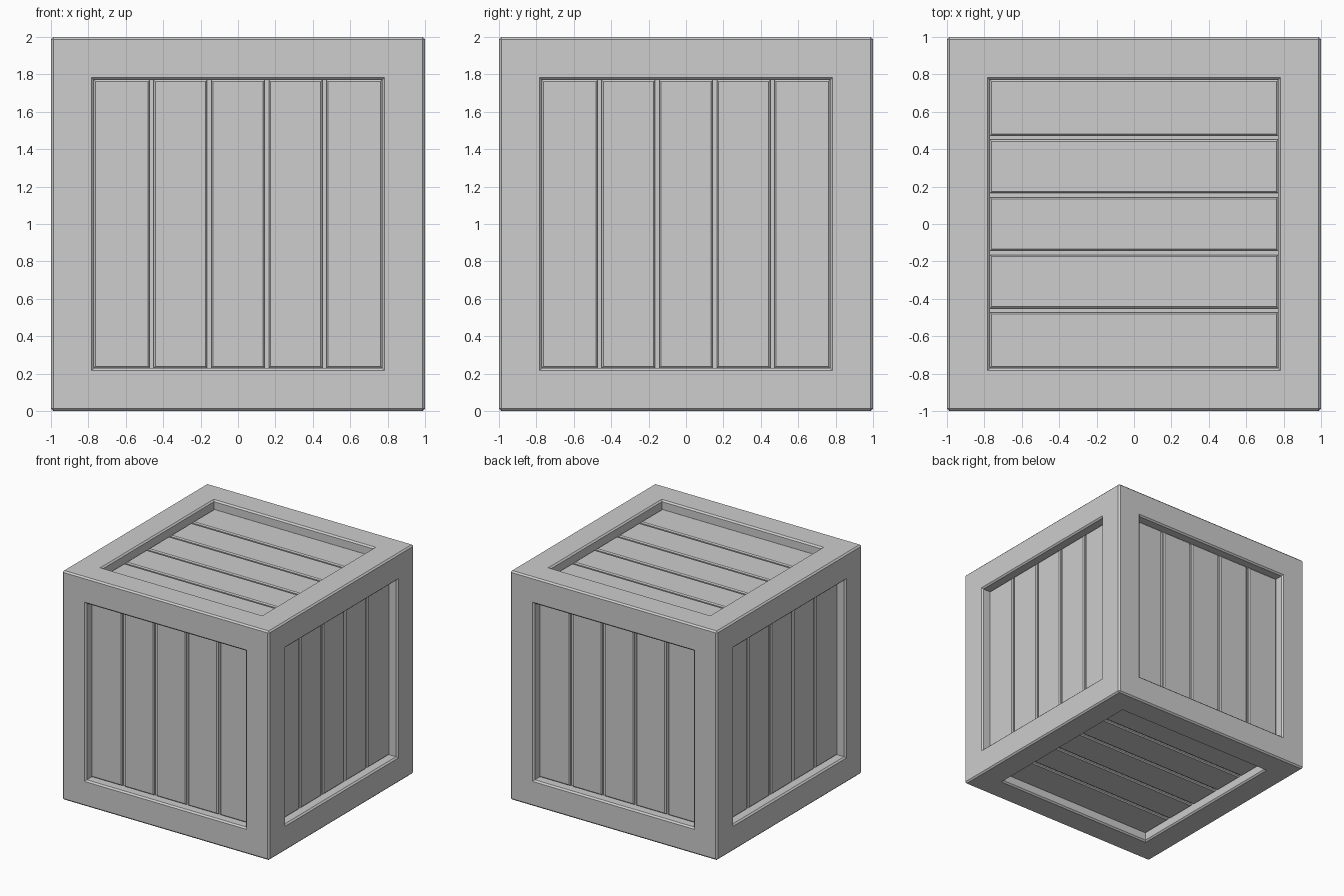
import bpy
import bmesh
from math import pi
from mathutils import Matrix, Vector

if "Cube" in bpy.data.objects:
    bpy.data.objects.remove(bpy.data.objects["Cube"], do_unlink=True)

HALF = 1.0            # half the crate's side
OPENING = 0.77        # half the width of each recessed panel
FLOOR = 0.095         # depth of the groove bottoms
PLANK_TOP = 0.075     # depth of the plank faces
PLANKS = 5
GAP = 0.022
CENTRE = Matrix.Translation((0, 0, HALF))

grey = bpy.data.materials.new("plain grey")
grey.use_nodes = True
colour = (0.61, 0.61, 0.61, 1)
grey.diffuse_color = colour
grey.node_tree.nodes["Principled BSDF"].inputs["Base Color"].default_value = colour


def finish(bm, name):
    mesh = bpy.data.meshes.new(name)
    bm.to_mesh(mesh)
    bm.free()
    mesh.materials.append(grey)
    obj = bpy.data.objects.new(name, mesh)
    bpy.context.collection.objects.link(obj)


def chamfer(bm, edges, width):
    bmesh.ops.bevel(bm, geom=edges, offset=width, segments=1, affect='EDGES')


# Frame: a cube with a chamfered square recess in every side
bm = bmesh.new()
bmesh.ops.create_cube(bm, size=2 * HALF)
sides = list(bm.faces)
bmesh.ops.inset_individual(bm, faces=sides, thickness=HALF - OPENING,
                           use_even_offset=True)
floors = bmesh.ops.extrude_discrete_faces(bm, faces=sides)["faces"]
for f in floors:
    f.normal_update()
    bmesh.ops.translate(bm, verts=f.verts, vec=-FLOOR * f.normal)
bm.normal_update()
rims = [e for e in bm.edges
        if all(max(abs(c) for c in v.co) > HALF - 0.001 for v in e.verts)
        and e.calc_face_angle(0) > 1]
chamfer(bm, rims, 0.013)
bm.transform(CENTRE)
finish(bm, "crate_frame")


# Planks: five chamfered boards lying in each recess
def panel(name, rotation):
    bm = bmesh.new()
    pitch = 2 * OPENING / PLANKS
    for i in range(PLANKS):
        left = -OPENING + i * pitch + (GAP / 2 if i else 0)
        right = -OPENING + (i + 1) * pitch - (GAP / 2 if i < PLANKS - 1 else 0)
        size = Vector((right - left, 2 * OPENING, 0.05))
        place = Vector(((left + right) / 2, 0, HALF - PLANK_TOP - size.z / 2))
        bmesh.ops.create_cube(bm, size=1, matrix=Matrix.Translation(place)
                              @ Matrix.Diagonal(size).to_4x4())
    top = HALF - PLANK_TOP - 0.001
    chamfer(bm, [e for e in bm.edges if all(v.co.z > top for v in e.verts)], 0.009)
    bm.transform(CENTRE @ rotation)
    finish(bm, name)


for turn, name in enumerate(("front", "left", "back", "right")):
    panel(name + "_planks",
          Matrix.Rotation(turn * pi / 2, 4, 'Z') @ Matrix.Rotation(pi / 2, 4, 'X'))
quarter = Matrix.Rotation(pi / 2, 4, 'Z')
panel("top_planks", quarter)
panel("bottom_planks", Matrix.Rotation(pi, 4, 'X') @ quarter)
